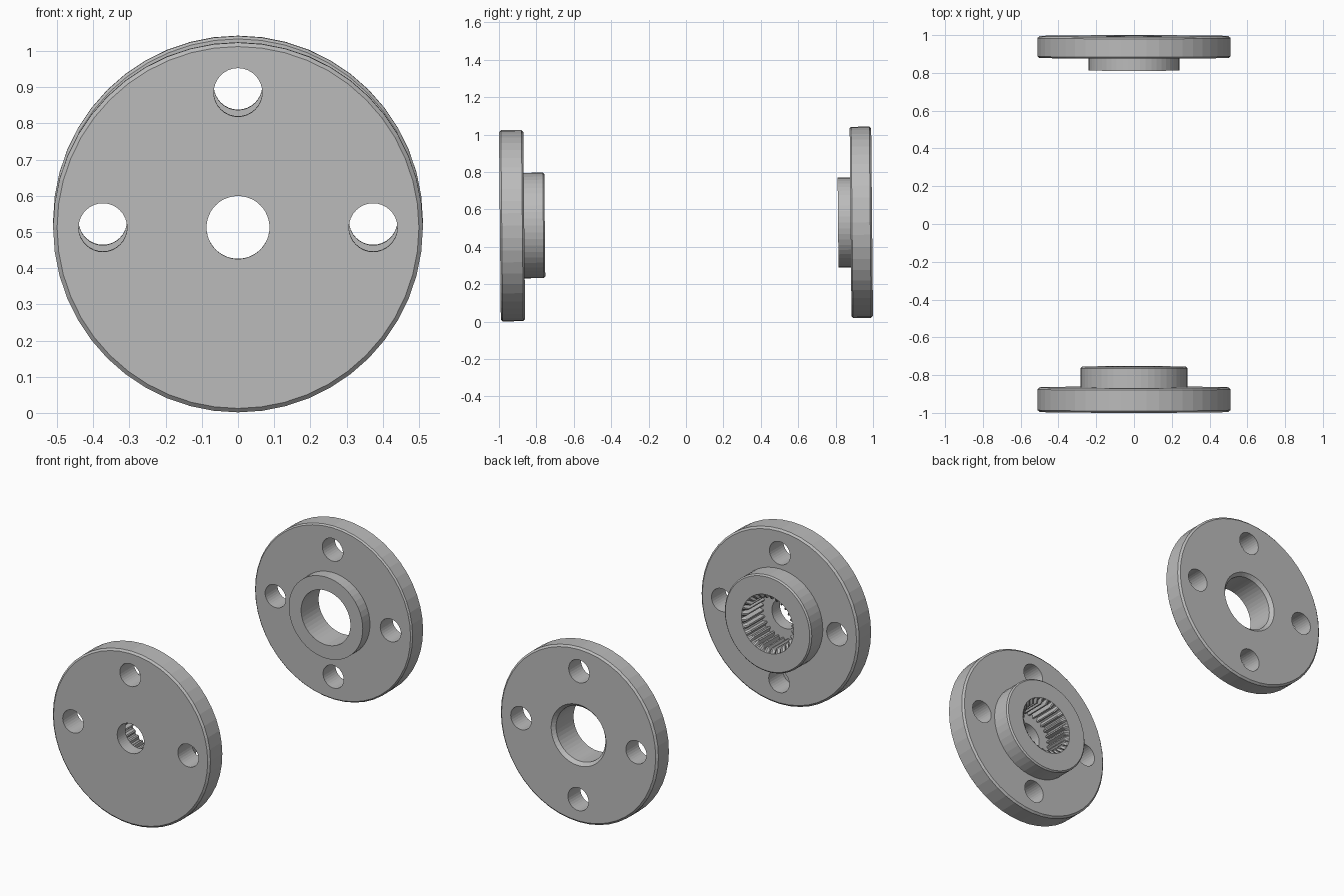
import bpy, bmesh, math
from mathutils import Matrix

if "Cube" in bpy.data.objects:
    bpy.data.objects.remove(bpy.data.objects["Cube"])

TILT = 0.0097          # the common axis rises slightly towards the back
AXIS_Z = 0.522
BOLT_R = 0.3735

steel = bpy.data.materials.new("steel grey")
steel.diffuse_color = (0.5, 0.5, 0.5, 1)
steel.use_nodes = True
steel.node_tree.nodes["Principled BSDF"].inputs["Base Color"].default_value = steel.diffuse_color


def lathe(name, profile, segs=48, offset=(0, 0)):
    """Closed solid around the y axis; rows are (y, r) or (y, root r, tip r) for teeth."""
    bm = bmesh.new()
    rings = []
    for row in profile:
        y, root, tip = row[0], row[1], row[-1]
        ring = []
        for i in range(segs):
            a = 2 * math.pi * i / segs
            r = root if i % 4 < 2 else tip
            ring.append(bm.verts.new((offset[0] + r * math.sin(a), y,
                                      offset[1] + r * math.cos(a))))
        rings.append(ring)
    for a, b in zip(rings, rings[1:]):
        for i in range(segs):
            j = (i + 1) % segs
            bm.faces.new((a[i], a[j], b[j], b[i]))
    bm.faces.new(rings[0])
    bm.faces.new(rings[-1])
    bmesh.ops.recalc_face_normals(bm, faces=bm.faces[:])
    mesh = bpy.data.meshes.new(name)
    bm.to_mesh(mesh)
    bm.free()
    mesh.materials.append(steel)
    ob = bpy.data.objects.new(name, mesh)
    bpy.context.collection.objects.link(ob)
    return ob


def cut(ob, cutter):
    cutter.hide_render = True
    mod = ob.modifiers.new("cut", 'BOOLEAN')
    mod.operation = 'DIFFERENCE'
    mod.solver = 'EXACT'
    mod.object = cutter
    bpy.context.view_layer.objects.active = ob
    bpy.ops.object.modifier_apply(modifier=mod.name)
    bpy.data.objects.remove(cutter, do_unlink=True)


def bolt_holes(ob, y0, y1):
    for k in range(4):
        a = k * math.pi / 2
        cut(ob, lathe("bolt_hole_cutter", [(y0, 0.067), (y1, 0.067)], 32,
                      (BOLT_R * math.sin(a), BOLT_R * math.cos(a))))


# Front flange: chamfered disc, wide hub, splined socket and small through hole
front = lathe("splined_flange", [
    (-0.995, 0.50), (-0.985, 0.511), (-0.875, 0.511), (-0.865, 0.50),
    (-0.865, 0.282), (-0.763, 0.282), (-0.755, 0.274)])
cut(front, lathe("spline_cutter", [
    (-0.92, 0.166, 0.142), (-0.775, 0.166, 0.142),
    (-0.755, 0.169), (-0.70, 0.169)], 112))
cut(front, lathe("bore_cutter", [(-1.1, 0.087), (-0.85, 0.087)]))
bolt_holes(front, -1.1, -0.8)

# Rear flange: chamfered disc, narrow hub, plain bore countersunk at the back
rear = lathe("plain_flange", [
    (0.813, 0.24), (0.88, 0.24), (0.88, 0.503), (0.888, 0.511),
    (0.985, 0.511), (0.995, 0.50)])
cut(rear, lathe("bore_cutter", [
    (0.7, 0.16), (0.975, 0.16), (0.995, 0.178), (1.1, 0.178)]))
bolt_holes(rear, 0.7, 1.1)

# Place both on the slightly tilted axis
for ob in (front, rear):
    ob.data.transform(Matrix.Translation((0, 0, AXIS_Z)) @ Matrix.Rotation(TILT, 4, 'X'))
